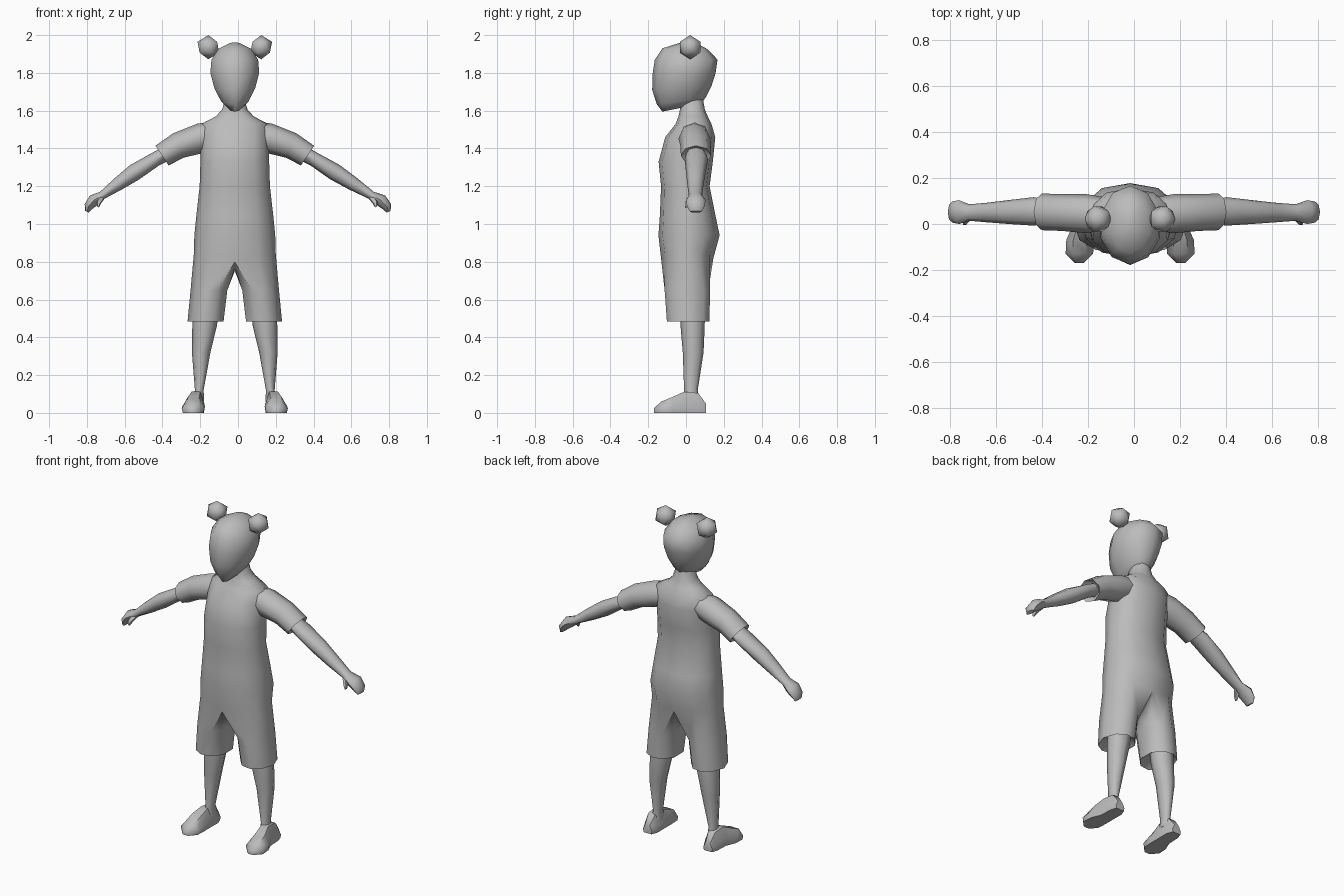
import bpy, bmesh, math
from mathutils import Vector

if "Cube" in bpy.data.objects:
    bpy.data.objects.remove(bpy.data.objects["Cube"])

MID = -0.017  # symmetry plane of the figure
grey = bpy.data.materials.new("plain_grey")
grey.diffuse_color = (0.5, 0.5, 0.5, 1)
grey.use_nodes = True
grey.node_tree.nodes["Principled BSDF"].inputs["Base Color"].default_value = grey.diffuse_color


def finish(name, bm, mirror=True, angle=60):
    bmesh.ops.recalc_face_normals(bm, faces=bm.faces[:])
    me = bpy.data.meshes.new(name)
    bm.to_mesh(me)
    bm.free()
    ob = bpy.data.objects.new(name, me)
    bpy.context.collection.objects.link(ob)
    ob.location.x = MID
    me.materials.append(grey)
    bpy.ops.object.select_all(action='DESELECT')
    ob.select_set(True)
    bpy.context.view_layer.objects.active = ob
    bpy.ops.object.shade_smooth_by_angle(angle=math.radians(angle))
    if mirror:
        m = ob.modifiers.new("mirror", 'MIRROR')
        m.use_clip = True
    return ob


def bridge(bm, a, b, closed=True):
    n = len(a)
    for i in range(n if closed else n - 1):
        j = (i + 1) % n
        bm.faces.new((a[i], a[j], b[j], b[i]))


def loft(bm, rings):
    loops = [[bm.verts.new(p) for p in r] for r in rings]
    for a, b in zip(loops, loops[1:]):
        bridge(bm, a, b)
    bm.faces.new(loops[0])
    bm.faces.new(loops[-1])


def circle(n, start=0.0):
    return [(math.cos(start + i * math.tau / n), math.sin(start + i * math.tau / n)) for i in range(n)]


def limb_ring(x, y, z, hy, hh, tilt, n=8):
    # ring across a limb that runs outward and down by the tilt angle
    a = math.radians(tilt)
    return [Vector((x + s * hh * math.sin(a), y + c * hy, z + s * hh * math.cos(a)))
            for c, s in circle(n)]


# Shirt and shorts: half body, mirrored; trouser leg splits off at the crotch
bm = bmesh.new()
torso = [  # z, half width, front y, back y
    (1.66, .05, -.03, .09), (1.605, .068, -.032, .10), (1.57, .10, -.04, .115),
    (1.53, .175, -.055, .135), (1.46, .178, -.11, .155), (1.33, .182, -.145, .142),
    (1.20, .186, -.132, .125), (1.05, .203, -.138, .155), (.94, .214, -.146, .178),
    (.84, .217, -.13, .145)]
prev = None
for z, w, f, b in torso:
    ring = []
    for i in range(7):
        t = math.radians(-90 + 30 * i)
        x = 0 if i in (0, 6) else w * math.cos(t) ** 0.8
        ring.append(bm.verts.new((x, (f + b) / 2 + (b - f) / 2 * math.sin(t), z)))
    if prev:
        bridge(bm, prev, ring, closed=False)
    prev = ring
prev[0].co.z = .80
prev[6].co.z = .82
prev += [bm.verts.new((0, .06, .75)), bm.verts.new((0, -.05, .765))]
angles = [-115, -80, -45, 0, 45, 80, 115, 155, -155]
for z, cx, hx, f, b in [(.65, .132, .102, -.115, .13), (.485, .15, .10, -.103, .125),
                        (.52, .155, .06, -.05, .10)]:
    ring = [bm.verts.new((cx + hx * math.cos(math.radians(t)),
                          (f + b) / 2 + (b - f) / 2 * math.sin(math.radians(t)), z)) for t in angles]
    bridge(bm, prev, ring)
    prev = ring
bm.faces.new(prev)
finish("shirt_and_shorts", bm)

# Sleeves with a hollowed cuff
bm = bmesh.new()
loft(bm, [limb_ring(.10, .045, 1.475, .07, .07, 0), limb_ring(.19, .045, 1.452, .085, .08, 5),
          limb_ring(.30, .05, 1.415, .08, .07, 22), limb_ring(.385, .053, 1.362, .08, .063, 34),
          limb_ring(.365, .053, 1.372, .055, .042, 34)])
finish("sleeves", bm)

# Arms: the hand on one side reaches slightly further
for side, reach, label in ((-1, 1.0, "right"), (1, 1.13, "left")):
    arm = [limb_ring(.35, .053, 1.38, .05, .04, 33), limb_ring(.42, .055, 1.343, .062, .038, 33),
           limb_ring(.53, .052, 1.274, .052, .045, 33), limb_ring(.62, .05, 1.21, .043, .035, 36),
           limb_ring(.70, .05, 1.153, .036, .022, 36), limb_ring(.745, .052, 1.127, .052, .032, 42),
           limb_ring(.775, .052, 1.092, .046, .024, 55), limb_ring(.783, .052, 1.065, .03, .010, 65)]
    thumb = [limb_ring(.70, .035, 1.145, .018, .016, 50, 5), limb_ring(.72, .012, 1.115, .018, .014, 60, 5),
             limb_ring(.724, .002, 1.09, .008, .006, 65, 5)]
    bm = bmesh.new()
    for part in (arm, thumb):
        for ring in part:
            for p in ring:
                if p.x > .54:
                    p.x = .54 + (p.x - .54) * reach
                p.x *= side
        loft(bm, part)
    finish(label + "_arm", bm, mirror=False)

# Lower legs
bm = bmesh.new()
loft(bm, [[(cx + hx * c, cy + hy * s, z) for c, s in circle(8)] for z, cx, hx, cy, hy in
          [(.58, .15, .07, .035, .066), (.46, .16, .065, .035, .064), (.32, .178, .049, .038, .055),
           (.12, .188, .023, .026, .036), (.06, .192, .03, .028, .045)]])
finish("lower_legs", bm)

# Feet: sections from heel to toe
bm = bmesh.new()
loft(bm, [[(cx + k * w, y, h * v) for k, v in
           [(-.9, 0), (.9, 0), (1, .4), (.5, 1), (-.5, 1), (-1, .4)]]
          for y, h, w, cx in [(.105, .05, .03, .205), (.065, .105, .045, .204), (-.01, .112, .046, .206),
                              (-.07, .085, .06, .218), (-.13, .06, .06, .221), (-.17, .025, .02, .221)]])
finish("feet", bm, angle=50)

# Head: rings with separate front and back heights
bm = bmesh.new()
rings = []
for zf, zb, w, f, b in [(1.595, 1.635, .035, -.125, .075), (1.635, 1.67, .075, -.155, .105),
                        (1.71, 1.73, .113, -.179, .135), (1.80, 1.80, .136, -.176, .157),
                        (1.87, 1.87, .13, -.165, .167), (1.93, 1.925, .09, -.125, .115),
                        (1.96, 1.957, .025, -.03, .055)]:
    rings.append([(w * c, (f + b) / 2 + (b - f) / 2 * s, zf + (zb - zf) * (s + 1) / 2)
                  for c, s in circle(10, math.radians(-90))])
loft(bm, rings)
finish("head", bm, mirror=False)

# Hair buns
bm = bmesh.new()
bmesh.ops.create_icosphere(bm, subdivisions=1, radius=.064)
bmesh.ops.translate(bm, verts=bm.verts[:], vec=(.14, .022, 1.936))
finish("hair_buns", bm)
